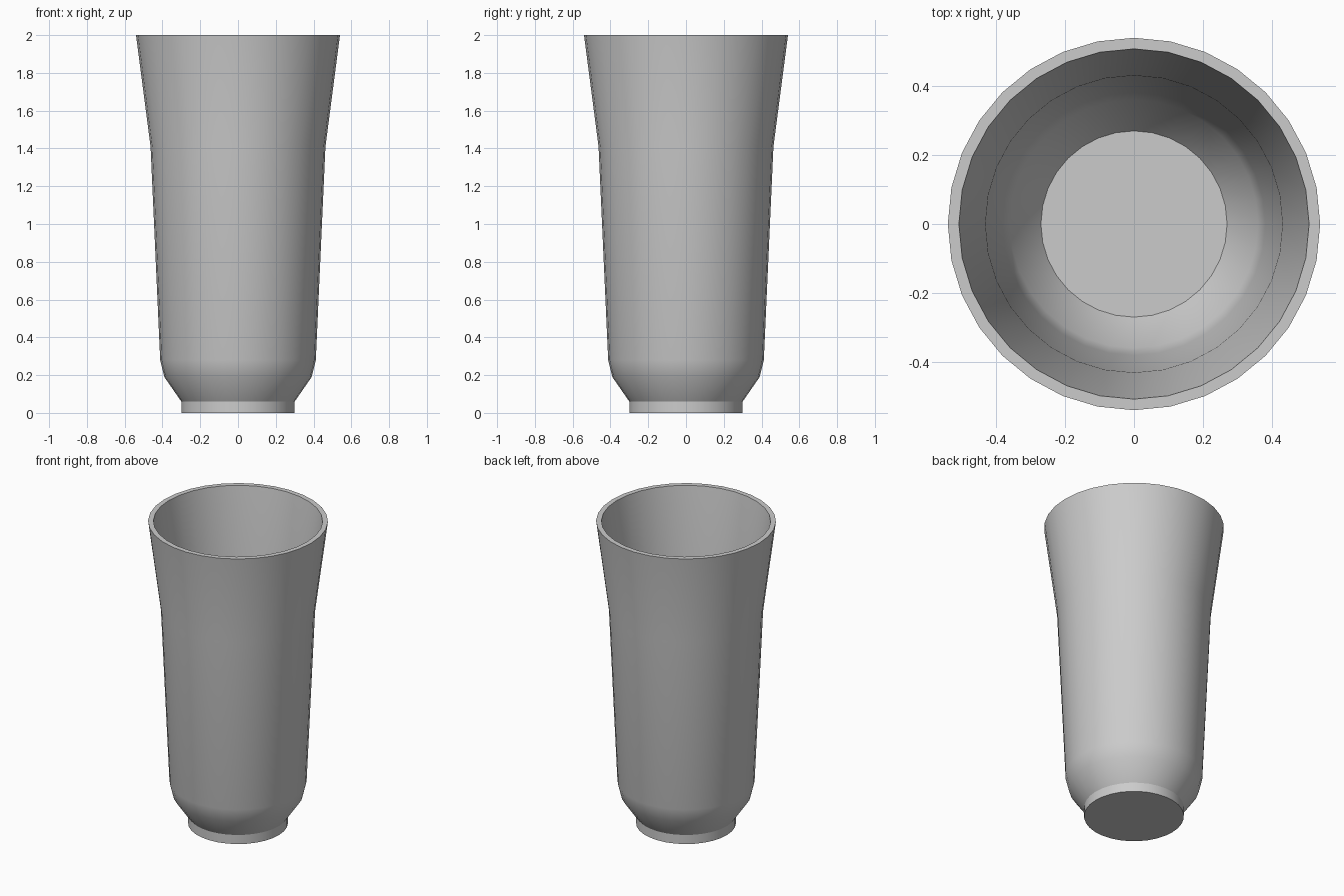
import bpy, bmesh
from math import cos, sin, radians, tau

if "Cube" in bpy.data.objects:
    bpy.data.objects.remove(bpy.data.objects["Cube"])

SIDES = 32

# Profile (radius, height): up the outside, over the rim, down the inside
profile = [
    (0.30, 0.0), (0.30, 0.06), (0.39, 0.19), (0.412, 0.28), (0.463, 1.41), (0.54, 2.0),
    (0.508, 2.0), (0.431, 1.41), (0.381, 0.28), (0.36, 0.20), (0.27, 0.08),
]

# Lathe the profile into a closed vessel
bm = bmesh.new()
rings = [[bm.verts.new((r * cos(tau * i / SIDES), r * sin(tau * i / SIDES), z))
          for i in range(SIDES)] for r, z in profile]
for low, high in zip(rings, rings[1:]):
    for i in range(SIDES):
        j = (i + 1) % SIDES
        bm.faces.new((low[i], low[j], high[j], high[i]))

# Underside and inner floor
bm.faces.new(rings[0][::-1])
bm.faces.new(rings[-1])
bmesh.ops.recalc_face_normals(bm, faces=bm.faces)

mesh = bpy.data.meshes.new("tumbler")
bm.to_mesh(mesh)
bm.free()
cup = bpy.data.objects.new("tumbler", mesh)
bpy.context.collection.objects.link(cup)

# Smooth walls, sharp rim and foot
bpy.context.view_layer.objects.active = cup
cup.select_set(True)
bpy.ops.object.shade_smooth_by_angle(angle=radians(30))
